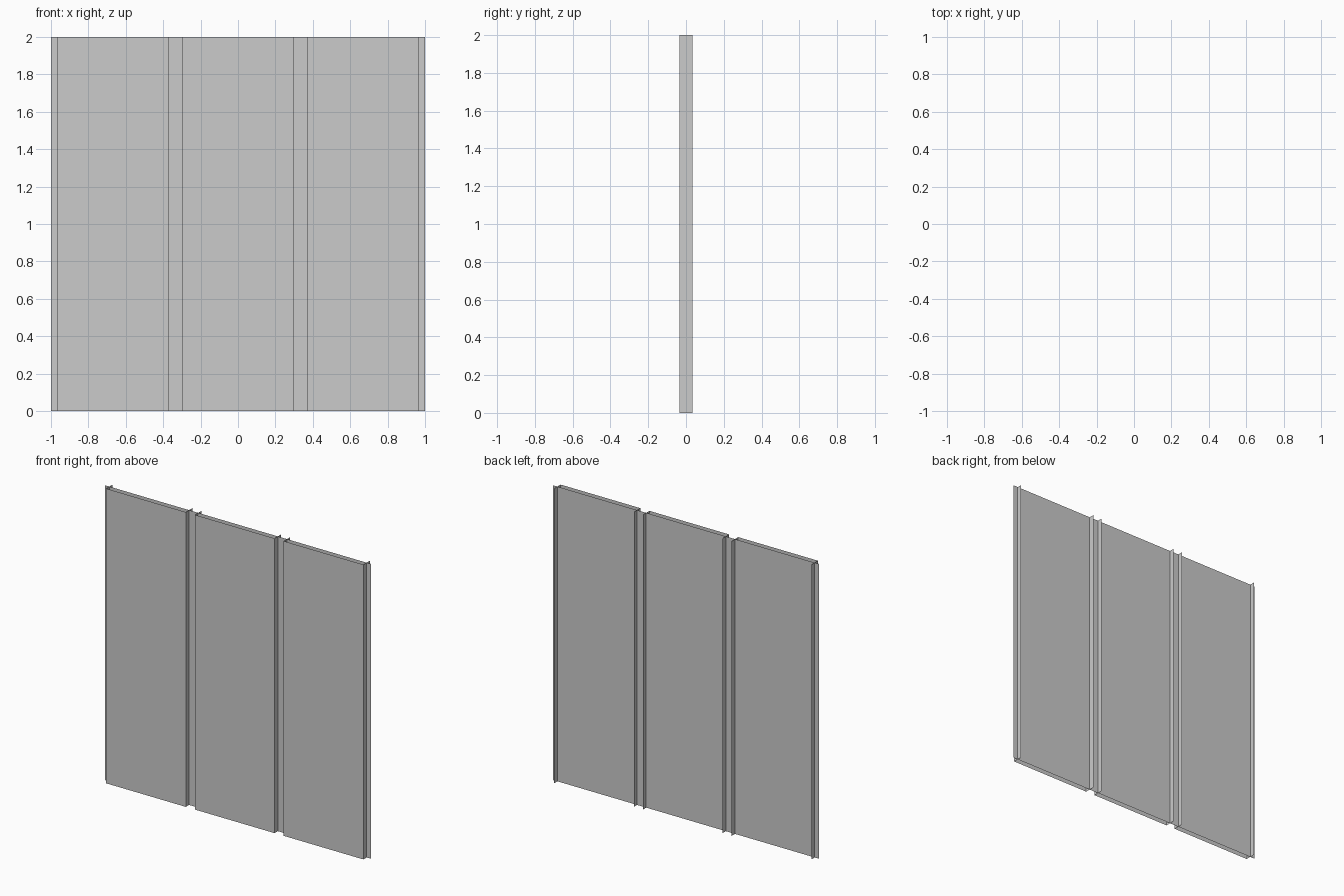
import bpy

if "Cube" in bpy.data.objects:
    bpy.data.objects.remove(bpy.data.objects["Cube"])

HEIGHT = 2.0
PITCH = 2.0 / 3.0     # spacing of the three panels
HALF_W = 0.299        # half width of a raised panel
HALF_D = 0.035        # half depth of the ribs


def sheet(name, start, end):
    """Open vertical sheet between two (x, y) plan points."""
    (x0, y0), (x1, y1) = start, end
    verts = [(x0, y0, 0), (x1, y1, 0), (x1, y1, HEIGHT), (x0, y0, HEIGHT)]
    mesh = bpy.data.meshes.new(name)
    mesh.from_pydata(verts, [], [(0, 1, 2, 3)])
    obj = bpy.data.objects.new(name, mesh)
    bpy.context.collection.objects.link(obj)
    return obj


# Continuous backing sheet through the middle
sheet("backing_sheet", (-1, 0), (1, 0))

for i in (-1, 0, 1):
    cx = i * PITCH
    n = i + 2
    # Raised front skin of each panel
    sheet(f"front_panel_{n}", (cx - HALF_W, -HALF_D), (cx + HALF_W, -HALF_D))
    # Side ribs running from the front skin, through the backing, to rear fins
    for side, label in ((-1, "left"), (1, "right")):
        x = cx + side * HALF_W
        sheet(f"{label}_rib_{n}", (x, -HALF_D * side), (x, HALF_D * side))
